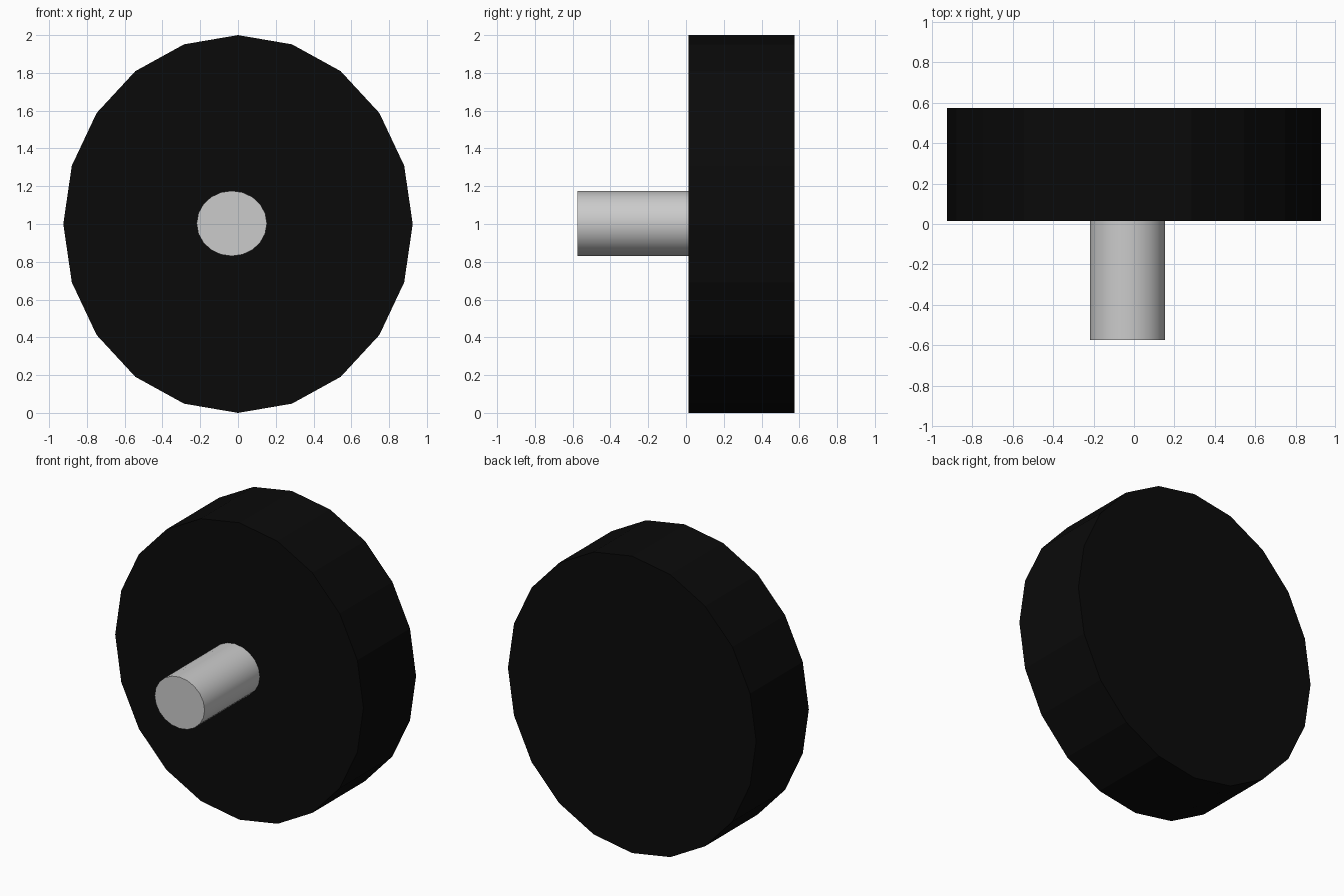
import bpy
import math

if "Cube" in bpy.data.objects:
    bpy.data.objects.remove(bpy.data.objects["Cube"])

SIDES = 20


def disc(name, x, z, rx, rz, y0, y1):
    """Elliptical cylinder running along y from y0 to y1."""
    bpy.ops.mesh.primitive_cylinder_add(vertices=SIDES, radius=1, depth=1)
    ob = bpy.context.object
    ob.name = name
    ob.rotation_euler = (math.radians(90), 0, 0)
    ob.scale = (rx, rz, y1 - y0)
    ob.location = (x, (y0 + y1) / 2, z)
    bpy.ops.object.transform_apply(location=True, rotation=True, scale=True)
    return ob


# Faceted wheel
disc("wheel", 0, 1, 0.925, 1, 0.014, 0.574)
tyre = bpy.data.materials.new("black_rubber")
tyre.diffuse_color = (0.003, 0.003, 0.003, 1)
tyre.use_nodes = True
tyre.node_tree.nodes["Principled BSDF"].inputs["Base Color"].default_value = tyre.diffuse_color
bpy.context.object.data.materials.append(tyre)

# Smooth axle stub, slightly sunk into the wheel
disc("axle", -0.033, 1.003, 0.186, 0.173, -0.574, 0.03)
bpy.ops.object.shade_smooth_by_angle(angle=math.radians(30))
